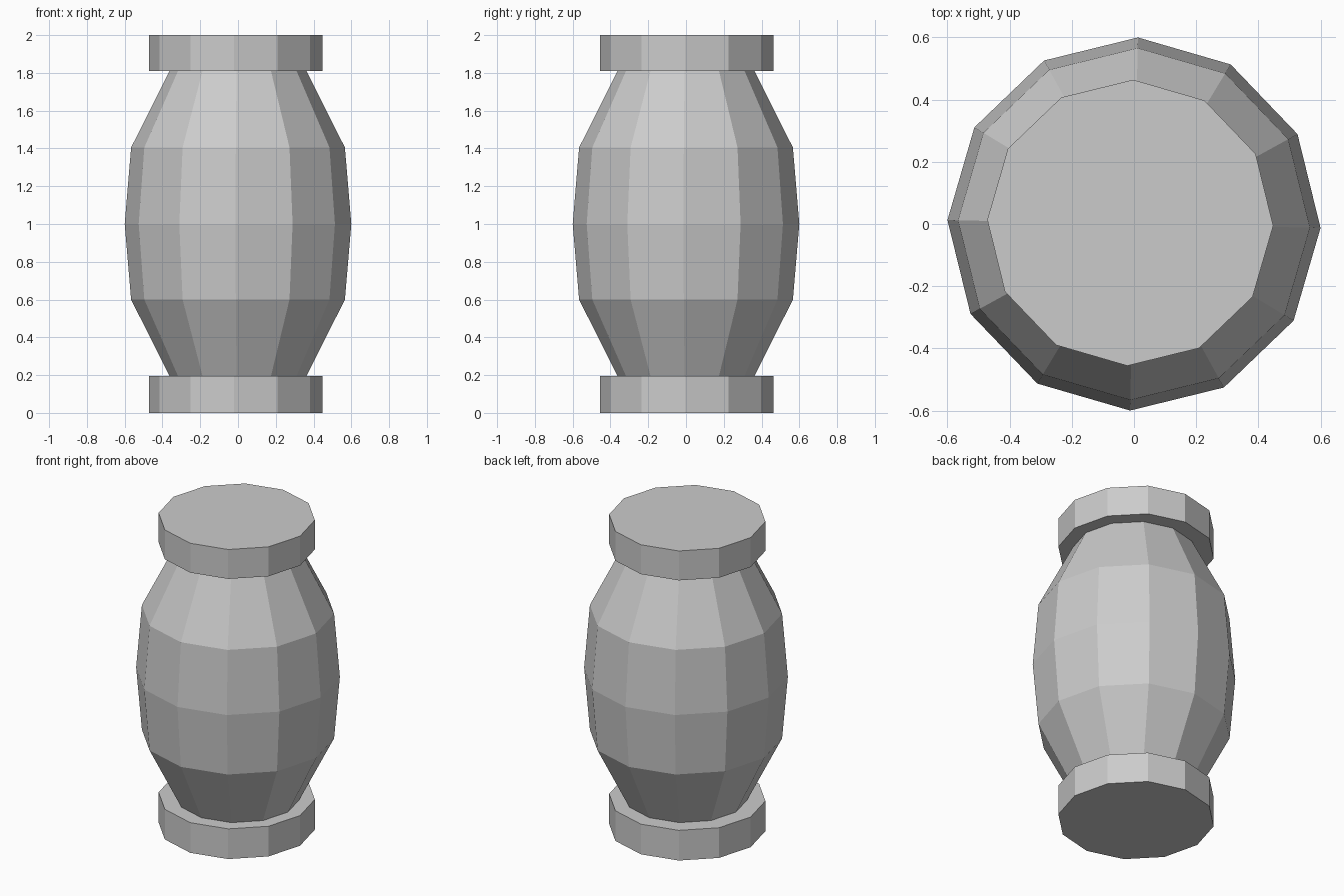
import bpy
import math

cube = bpy.data.objects.get("Cube")
if cube:
    bpy.data.objects.remove(cube, do_unlink=True)

SIDES = 12
TWIST = math.radians(-1.2)

grey = bpy.data.materials.new("light grey")
grey.use_nodes = True
colour = (0.6, 0.6, 0.6, 1)
grey.diffuse_color = colour
grey.node_tree.nodes["Principled BSDF"].inputs["Base Color"].default_value = colour


def lathe(name, profile, centre=(0, 0)):
    """Closed flat-sided solid from (radius, height) rings."""
    verts = []
    for radius, z in profile:
        for i in range(SIDES):
            a = TWIST + math.tau * i / SIDES
            verts.append((centre[0] + radius * math.cos(a),
                          centre[1] + radius * math.sin(a), z))
    faces = [list(reversed(range(SIDES)))]
    for r in range(len(profile) - 1):
        base = r * SIDES
        for i in range(SIDES):
            j = (i + 1) % SIDES
            faces.append((base + i, base + j, base + SIDES + j, base + SIDES + i))
    faces.append(list(range(len(verts) - SIDES, len(verts))))
    mesh = bpy.data.meshes.new(name)
    mesh.from_pydata(verts, [], faces)
    mesh.materials.append(grey)
    obj = bpy.data.objects.new(name, mesh)
    bpy.context.collection.objects.link(obj)
    return obj


# Bulging barrel body, its ends tucked into the caps
lathe("barrel_body", [(0.355, 0.18), (0.566, 0.6), (0.6, 1.0),
                      (0.566, 1.405), (0.355, 1.825)])

# Flat discs at both ends, slightly off centre
for name, low, high in (("bottom_cap", 0, 0.195), ("top_cap", 1.81, 2)):
    lathe(name, [(0.46, low), (0.46, high)], centre=(-0.012, 0.004))
